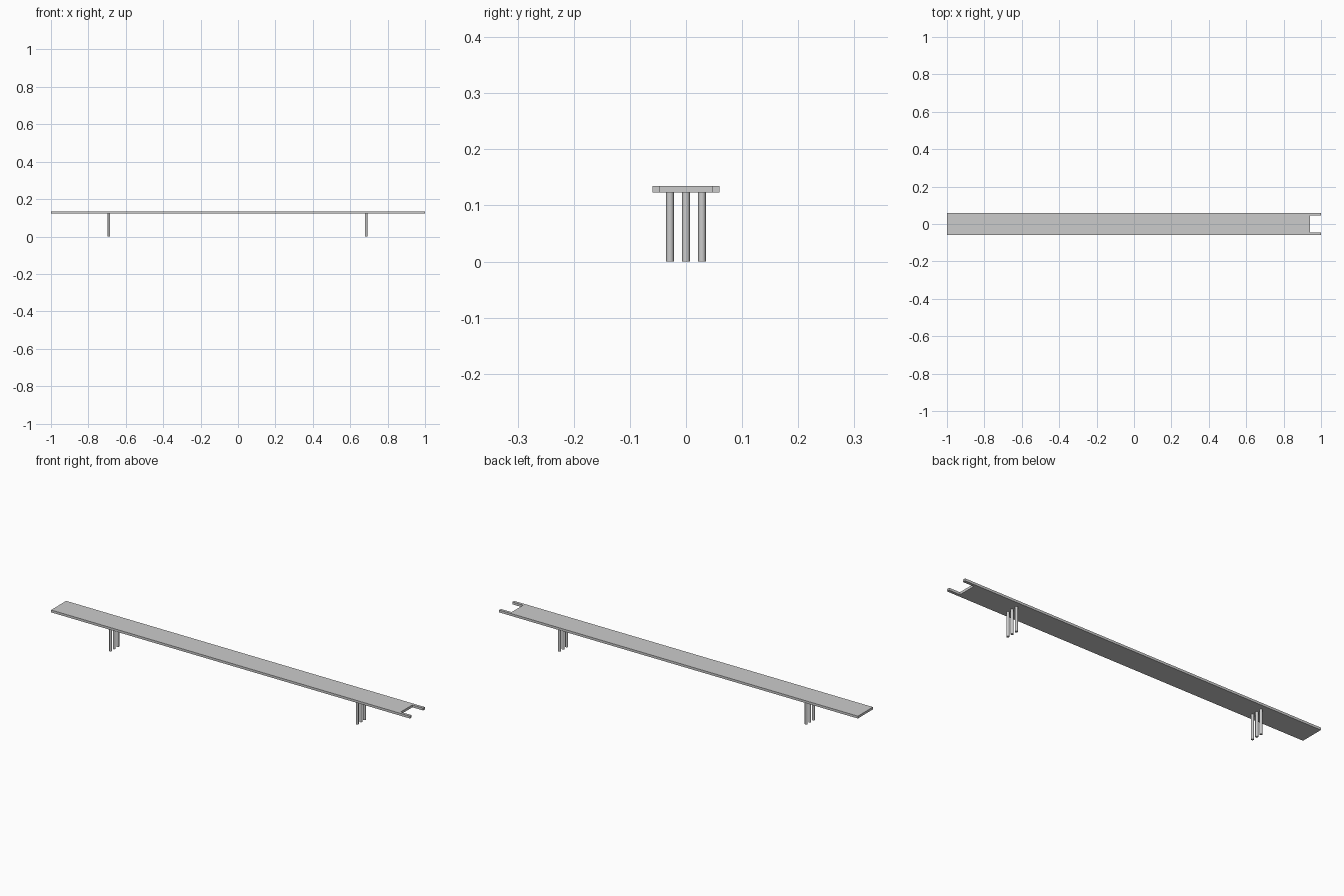
import bpy
import bmesh

if "Cube" in bpy.data.objects:
    bpy.data.objects.remove(bpy.data.objects["Cube"])

DECK_BOTTOM, DECK_TOP = 0.123, 0.135


def extruded_plate(name, outline, z0, z1):
    bm = bmesh.new()
    face = bm.faces.new([bm.verts.new((x, y, z0)) for x, y in outline])
    ext = bmesh.ops.extrude_face_region(bm, geom=[face])
    top = [g for g in ext["geom"] if isinstance(g, bmesh.types.BMVert)]
    bmesh.ops.translate(bm, verts=top, vec=(0, 0, z1 - z0))
    bmesh.ops.recalc_face_normals(bm, faces=bm.faces)
    mesh = bpy.data.meshes.new(name)
    bm.to_mesh(mesh)
    bm.free()
    obj = bpy.data.objects.new(name, mesh)
    bpy.context.collection.objects.link(obj)
    return obj


def pile(name, x, y):
    bpy.ops.mesh.primitive_cylinder_add(
        vertices=16, radius=0.0068, depth=DECK_BOTTOM,
        location=(x, y, DECK_BOTTOM / 2))
    bpy.context.object.name = name
    bpy.ops.object.shade_smooth_by_angle()


# Long deck with a rectangular notch in its right end
extruded_plate("deck", [
    (-1, -0.06), (1, -0.06), (1, -0.046), (0.94, -0.046),
    (0.94, 0.046), (1, 0.046), (1, 0.06), (-1, 0.06)],
    DECK_BOTTOM, DECK_TOP)

# A row of three round piles near each end
for side, x in (("left", -0.69), ("right", 0.685)):
    for place, y in (("front", -0.0285), ("middle", 0), ("back", 0.0285)):
        pile(f"{side}_{place}_pile", x, y)
